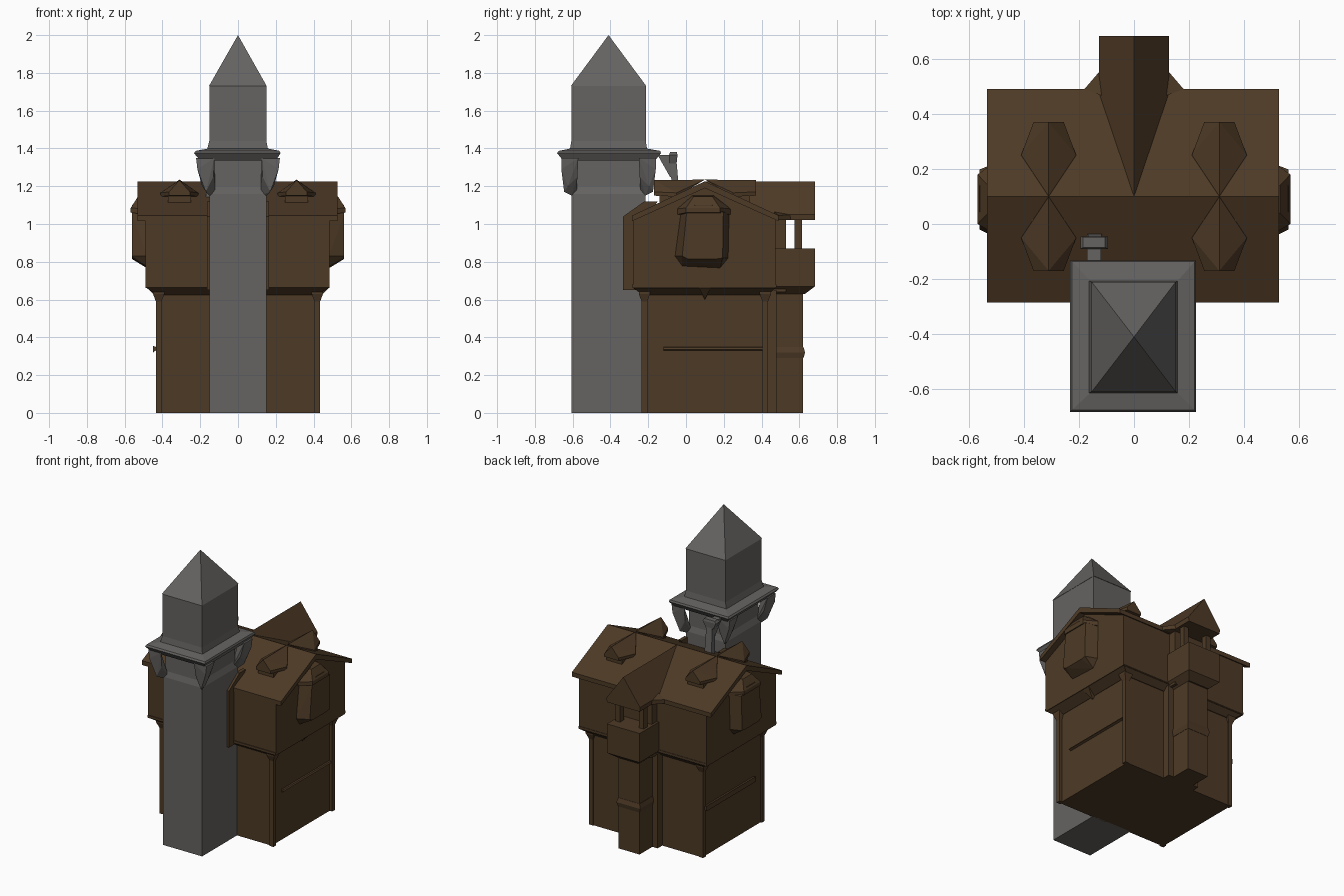
import bpy, bmesh

if "Cube" in bpy.data.objects:
    bpy.data.objects.remove(bpy.data.objects["Cube"])

def material(name, rgb):
    m = bpy.data.materials.new(name)
    m.diffuse_color = (*rgb, 1)
    m.use_nodes = True
    m.node_tree.nodes["Principled BSDF"].inputs["Base Color"].default_value = m.diffuse_color
    return m

BROWN = material("brown", (0.075, 0.042, 0.019))
STONE = material("stone", (0.13, 0.125, 0.12))

def finish(name, bm, mat):
    bmesh.ops.recalc_face_normals(bm, faces=bm.faces)
    me = bpy.data.meshes.new(name)
    bm.to_mesh(me)
    bm.free()
    me.materials.append(mat)
    ob = bpy.data.objects.new(name, me)
    bpy.context.collection.objects.link(ob)
    return ob

def loft(name, rings, mat):
    """Closed solid through rings of equal point count."""
    bm = bmesh.new()
    vs = [[bm.verts.new(p) for p in r] for r in rings]
    n = len(rings[0])
    for a, b in zip(vs, vs[1:]):
        for i in range(n):
            j = (i + 1) % n
            bm.faces.new((a[i], a[j], b[j], b[i]))
    bm.faces.new(vs[0])
    bm.faces.new(vs[-1])
    return finish(name, bm, mat)

def stack(name, levels, mat):
    """Rectangular sections (x0, x1, y0, y1, z) joined bottom to top."""
    return loft(name, [[(a, c, z), (b, c, z), (b, d, z), (a, d, z)]
                       for a, b, c, d, z in levels], mat)

def box(name, x0, x1, y0, y1, z0, z1, mat):
    return stack(name, [(x0, x1, y0, y1, z0), (x0, x1, y0, y1, z1)], mat)

def prism_x(name, prof, x0, x1, mat):
    return loft(name, [[(x, y, z) for y, z in prof] for x in (x0, x1)], mat)

def prism_y(name, prof, y0, y1, mat):
    return loft(name, [[(x, y, z) for x, z in prof] for y in (y0, y1)], mat)

def hull(name, pts, mat):
    bm = bmesh.new()
    for p in pts:
        bm.verts.new(p)
    r = bmesh.ops.convex_hull(bm, input=bm.verts)
    junk = {e for e in r["geom_interior"] + r["geom_unused"] if isinstance(e, bmesh.types.BMVert)}
    bmesh.ops.delete(bm, geom=list(junk), context='VERTS')
    return finish(name, bm, mat)

# Tower shaft, flared gallery and upper room with pyramid roof
stack("tower_shaft", [(-.15, .15, -.605, -.215, 0), (-.15, .15, -.605, -.215, 1.16),
                      (-.135, .135, -.595, -.225, 1.2), (-.135, .135, -.595, -.225, 1.36)], STONE)
stack("tower_gallery", [(-.2, .2, -.65, -.165, 1.335), (-.233, .225, -.682, -.132, 1.375),
                        (-.225, .22, -.675, -.137, 1.387), (-.155, .155, -.61, -.21, 1.4)], STONE)
stack("tower_room", [(-.165, .16, -.615, -.205, 1.39), (-.152, .15, -.607, -.213, 1.44),
                     (-.152, .15, -.607, -.213, 1.73)], STONE)
hull("tower_roof", [(x, y, 1.73) for x in (-.154, .152) for y in (-.61, -.21)]
     + [(0, -.41, 2.0)], STONE)

# Corner corbels under the gallery
for sx in (-1, 1):
    for sy in (-1, 1):
        P = lambda x, y, z: (sx * x, -.41 + sy * y, z)
        hull("gallery_corbel", [
            P(.12, .17, 1.15), P(.15, .195, 1.15), P(.19, .215, 1.2), P(.17, .235, 1.17),
            P(.215, .25, 1.29), P(.222, .25, 1.35), P(.125, .25, 1.35), P(.222, .16, 1.35),
            P(.13, .235, 1.25), P(.19, .165, 1.25)], STONE)

# Small chimney behind the tower
stack("chimney_shaft", [(-.17, -.115, -.075, -.03, 1.1), (-.165, -.12, -.08, -.05, 1.33)], STONE)
stack("chimney_cap", [(-.17, -.115, -.09, -.05, 1.32), (-.195, -.095, -.09, -.045, 1.365),
                      (-.185, -.105, -.085, -.048, 1.38)], STONE)
stack("chimney_brace", [(-.16, -.125, -.085, -.06, 1.25), (-.17, -.12, -.15, -.08, 1.365)], STONE)

# Ground floor with base strip and ledges
box("ground_floor", -.425, .415, -.225, .43, 0, .65, BROWN)
for sx in (-1, 1):
    x = .42 * sx
    prism_y("side_ledge", [(x - .03, .32), (x - .03, .355), (x + .004 * sx, .345), (x + .01 * sx, .335)],
            -.12, .42, BROWN)
    for y in (-.22, .42):
        box("corner_post", x - .015, x + .015, y - .015, y + .015, 0, .65, BROWN)
        # Brackets carrying the jettied floor
        hull("jetty_bracket", [(x + a, y + b, z) for a in (-.03, .03) for b in (-.03, .03)
                               for z in (.63, .67)] + [(x, y, .55)], BROWN)
    hull("mid_bracket", [(x + a * sx, .1 + b, .66) for a in (-.03, .06) for b in (-.03, .03)]
         + [(x, .1, .6)], BROWN)

# Jettied upper floor with gable ends
stack("jetty", [(-.43, .42, -.23, .435, .625), (-.49, .485, -.285, .478, .665),
                (-.49, .485, -.285, .478, .68)], BROWN)
prism_x("upper_floor", [(-.28, .66), (.475, .66), (.475, 1.04), (.1, 1.2), (-.28, 1.04)],
        -.49, .485, BROWN)
prism_x("main_roof", [(-.285, 1.015), (-.285, 1.045), (.1, 1.226), (.49, 1.045), (.49, 1.015),
                      (.1, 1.19)], -.533, .527, BROWN)

# Sleeve where the upper floor wraps the tower
for sx in (-1, 1):
    stack("tower_sleeve", [tuple(sorted((.14 * sx, .165 * sx))) + (-.333, -.2, z)
                           for z in (.65, 1.04)]
          + [tuple(sorted((.14 * sx, .165 * sx))) + (-.22, -.15, 1.12)], BROWN)

# Side bay windows
for sx in (-1, 1):
    outline = [(-.02, .775), (.18, .765), (.225, .82), (.23, 1.06), (.15, 1.1), (.03, 1.1),
               (-.03, 1.05), (-.06, .83)]
    pts = [(.48 * sx, y, z) for y, z in outline]
    pts += [(.562 * sx, .1 + (y - .1) * .75, max(z, .815)) for y, z in outline]
    hull("bay_window", pts, BROWN)
    hull("bay_roof", [(.45 * sx, y, 1.155) for y in (.03, .15)]
         + [(.53 * sx, y, 1.145) for y in (.04, .14)]
         + [(.568 * sx, y, z) for y in (0, .18) for z in (1.06, 1.085)]
         + [(.49 * sx, y, z) for y in (-.045, .235) for z in (1.05, 1.08)], BROWN)

# Four roof dormers, mirrored about the ridge at y = 0.1
for sx in (-1, 1):
    for sy in (-1, 1):
        cx = .31 * sx
        Y = lambda d: .1 + sy * d
        hull("dormer_body", [(cx + a, Y(.24), z) for a in (-.06, .06) for z in (1.09, 1.17)]
             + [(cx + a, Y(.05), z) for a in (-.06, .06) for z in (1.15, 1.19)], BROWN)
        hull("dormer_roof", [(cx, Y(.27), 1.232), (cx, Y(0), 1.235)]
             + [(cx + a, Y(.27), z) for a in (-.055, .055) for z in (1.15, 1.17)]
             + [(cx + a, Y(.15), z) for a in (-.1, .1) for z in (1.145, 1.165)], BROWN)

# Rear porch: gable roof, balcony, posts and supporting column
prism_y("porch_roof", [(-.125, 1.02), (.125, 1.02), (.128, 1.05), (0, 1.226), (-.128, 1.05)],
        .1, .683, BROWN)
box("porch_back", -.11, .11, .4, .53, .64, 1.04, BROWN)
stack("balcony", [(-.08, .08, .45, .63, .63), (-.125, .125, .47, .683, .67),
                  (-.125, .125, .47, .683, .87)], BROWN)
for sx in (-1, 1):
    box("balcony_post", .09 * sx - .018, .09 * sx + .018, .575, .615, .85, 1.04, BROWN)
    # Flared roof valley beside the porch
    hull("porch_flare", [(.1 * sx, .46, z) for z in (1.02, 1.07)]
         + [(.18 * sx, .49, z) for z in (1.02, 1.045)]
         + [(.12 * sx, .56, z) for z in (1.02, 1.05)], BROWN)
box("porch_pier", -.12, .12, .41, .48, 0, .65, BROWN)
box("porch_column", -.08, .08, .45, .62, 0, .65, BROWN)
stack("column_band", [(-.082, .082, .46, .622, .29), (-.09, .09, .46, .63, .32),
                      (-.082, .082, .46, .622, .35)], BROWN)
